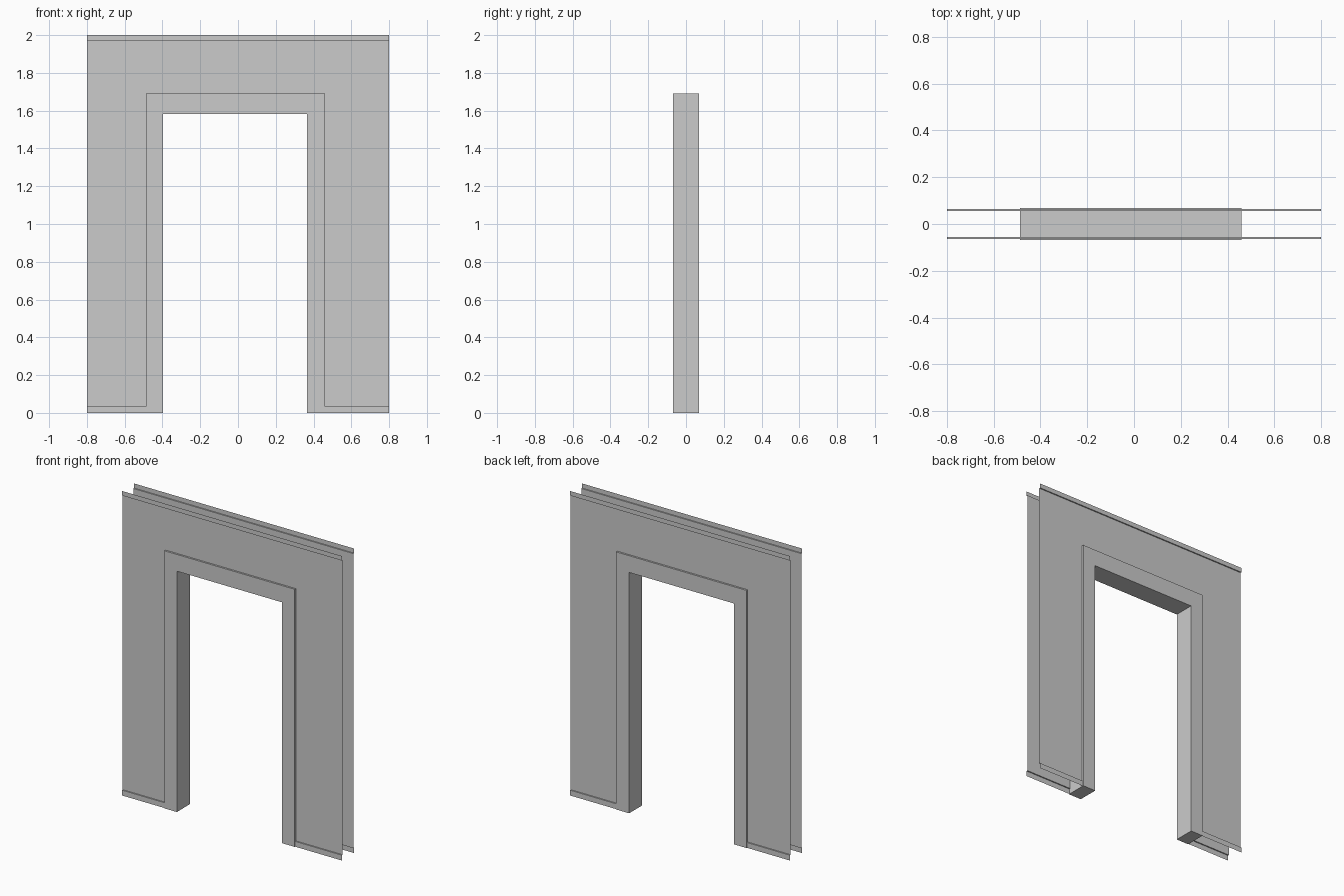
import bpy, bmesh

if "Cube" in bpy.data.objects:
    bpy.data.objects.remove(bpy.data.objects["Cube"])

WALL_Y, TRIM_Y, FRAME_Y = 0.056, 0.064, 0.068
X0, X1 = -0.8, 0.8                 # wall ends
F0, F1, FTOP = -0.487, 0.46, 1.692   # outer frame
O0, O1, OTOP = -0.397, 0.366, 1.582  # door opening


def finish(name, bm):
    mesh = bpy.data.meshes.new(name)
    bm.to_mesh(mesh)
    bm.free()
    obj = bpy.data.objects.new(name, mesh)
    bpy.context.collection.objects.link(obj)
    return obj


def wall_skin(name, side):
    """Open sheet with stepped base and top trim, swept along x around the door."""
    profile = [(TRIM_Y, 0), (TRIM_Y, 0.035), (WALL_Y, 0.035), (WALL_Y, FTOP),
               (WALL_Y, 1.97), (TRIM_Y, 1.97), (TRIM_Y, 2.0)]
    bm = bmesh.new()
    columns = [[bm.verts.new((x, side * y, z)) for y, z in profile]
               for x in (X0, F0, F1, X1)]
    for c in range(3):
        for i in range(len(profile) - 1):
            if c == 1 and i < 3:      # doorway gap
                continue
            a, b = columns[c], columns[c + 1]
            quad = [a[i], b[i], b[i + 1], a[i + 1]]
            bm.faces.new(quad if side < 0 else quad[::-1])
    return finish(name, bm)


wall_skin("front_wall_skin", -1)
wall_skin("back_wall_skin", 1)

# Door frame: closed arch-shaped prism passing through the wall
outline = [(F0, 0), (O0, 0), (O0, OTOP), (O1, OTOP), (O1, 0), (F1, 0), (F1, FTOP), (F0, FTOP)]
bm = bmesh.new()
front, back = ([bm.verts.new((x, y, z)) for x, z in outline] for y in (-FRAME_Y, FRAME_Y))
bm.faces.new(front)
bm.faces.new(back[::-1])
for i in range(len(outline)):
    j = (i + 1) % len(outline)
    bm.faces.new((front[j], front[i], back[i], back[j]))
finish("door_frame", bm)
